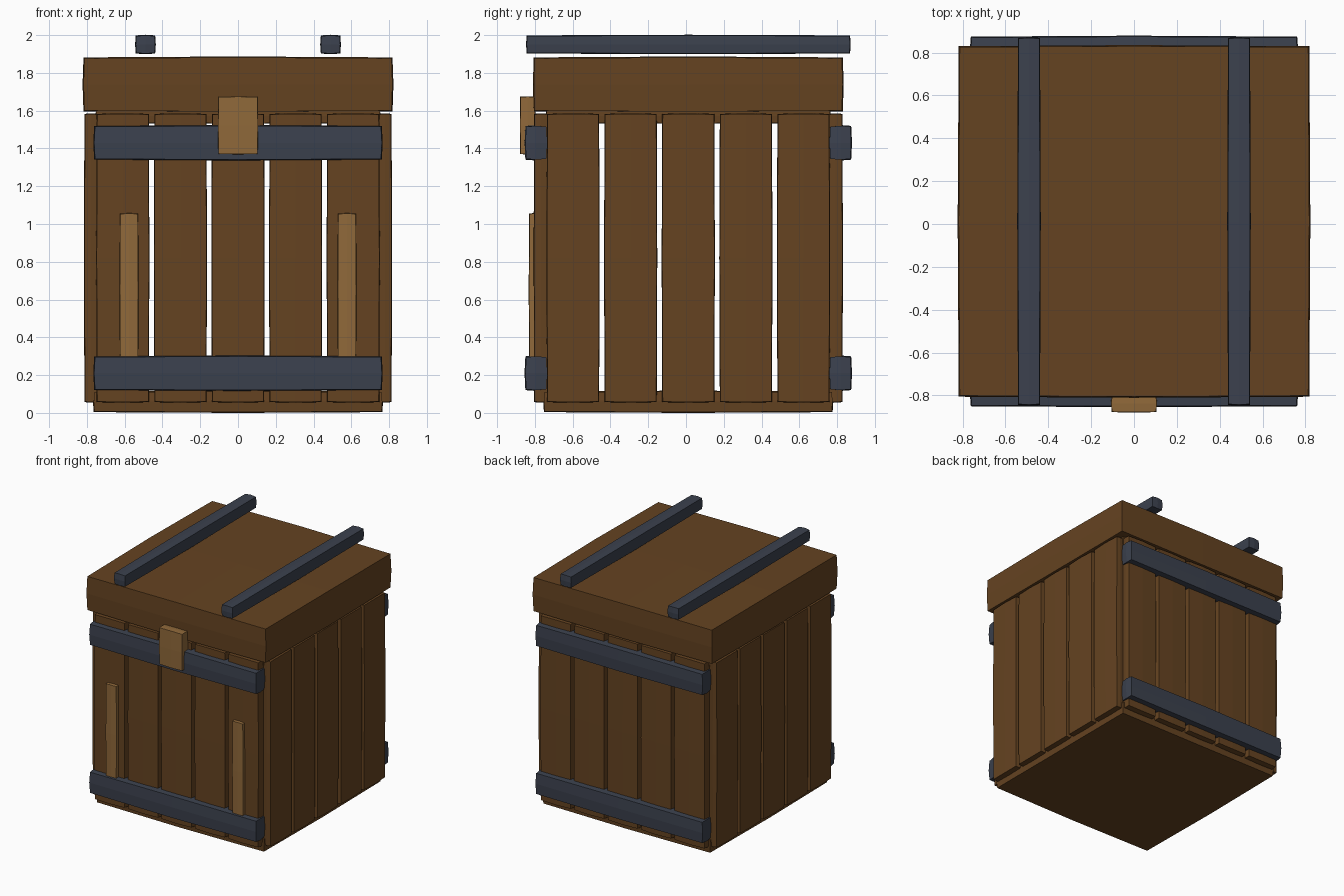
import bpy, bmesh

if "Cube" in bpy.data.objects:
    bpy.data.objects.remove(bpy.data.objects["Cube"])

def material(name, rgb):
    m = bpy.data.materials.new(name)
    m.diffuse_color = (*rgb, 1)
    m.use_nodes = True
    m.node_tree.nodes["Principled BSDF"].inputs["Base Color"].default_value = m.diffuse_color
    return m

WOOD = material("dark wood", (0.130, 0.056, 0.015))
IRON = material("slate iron", (0.044, 0.053, 0.076))
PALE = material("light wood", (0.279, 0.141, 0.042))

def block(name, x, y, z, mat, bulge=0.006):
    """Box between (min, max) ranges whose faces swell slightly outward."""
    bm = bmesh.new()
    bmesh.ops.create_cube(bm, size=2)
    bmesh.ops.subdivide_edges(bm, edges=bm.edges[:], cuts=1, use_grid_fill=True)
    for v in bm.verts:
        c = [round(k) for k in v.co]
        swell = bulge * c.count(0) / 2
        for i, (lo, hi) in enumerate((x, y, z)):
            v.co[i] = (lo + hi) / 2 + c[i] * ((hi - lo) / 2 + swell)
    me = bpy.data.meshes.new(name)
    bm.to_mesh(me)
    bm.free()
    me.materials.append(mat)
    ob = bpy.data.objects.new(name, me)
    bpy.context.collection.objects.link(ob)
    return ob

CY = 0.012            # body centre in y
BODY_Z = (0.06, 1.58)

# Base, inner top panel and lid
block("base", (-0.76, 0.76), (CY - 0.76, CY + 0.76), (0.008, 0.11), WOOD, 0.008)
block("top_panel", (-0.75, 0.75), (CY - 0.75, CY + 0.75), (1.535, 1.61), WOOD, 0.004)
block("lid", (-0.813, 0.813), (CY - 0.813, CY + 0.813), (1.60, 1.877), WOOD, 0.01)

# Five spaced planks on each of the four walls
for i in range(5):
    c = (i - 2) * 0.305
    span = (c - 0.135, c + 0.135)
    yspan = (span[0] + CY, span[1] + CY)
    for s, side in ((-1, "left"), (1, "right")):
        wall = sorted((s * 0.745, s * 0.81))
        block(f"{side}_plank_{i + 1}", wall, yspan, BODY_Z, WOOD)
    for s, side in ((-1, "front"), (1, "back")):
        wall = sorted((CY + s * 0.745, CY + s * 0.813))
        block(f"{side}_plank_{i + 1}", span, wall, BODY_Z, WOOD)

# Iron bands across front and back
for s, side in ((-1, "front"), (1, "back")):
    ys = sorted((CY + s * 0.752, CY + s * 0.858))
    for level, z in (("lower", (0.125, 0.295)), ("upper", (1.345, 1.515))):
        block(f"{side}_{level}_band", (-0.757, 0.757), ys, z, IRON, 0.009)

# Iron bars resting above the lid
for s, side in ((-1, "left"), (1, "right")):
    block(f"{side}_lid_bar", (s * 0.49 - 0.048, s * 0.49 + 0.048),
          (-0.84, 0.865), (1.906, 1.995), IRON, 0.007)
    # Upright slats on the front
    block(f"{side}_front_slat", (s * 0.577 - 0.046, s * 0.577 + 0.046),
          (-0.828, -0.775), (0.25, 1.053), PALE, 0.005)

# Clasp on the lid edge
block("clasp", (-0.103, 0.103), (-0.876, -0.80), (1.372, 1.672), PALE, 0.004)
